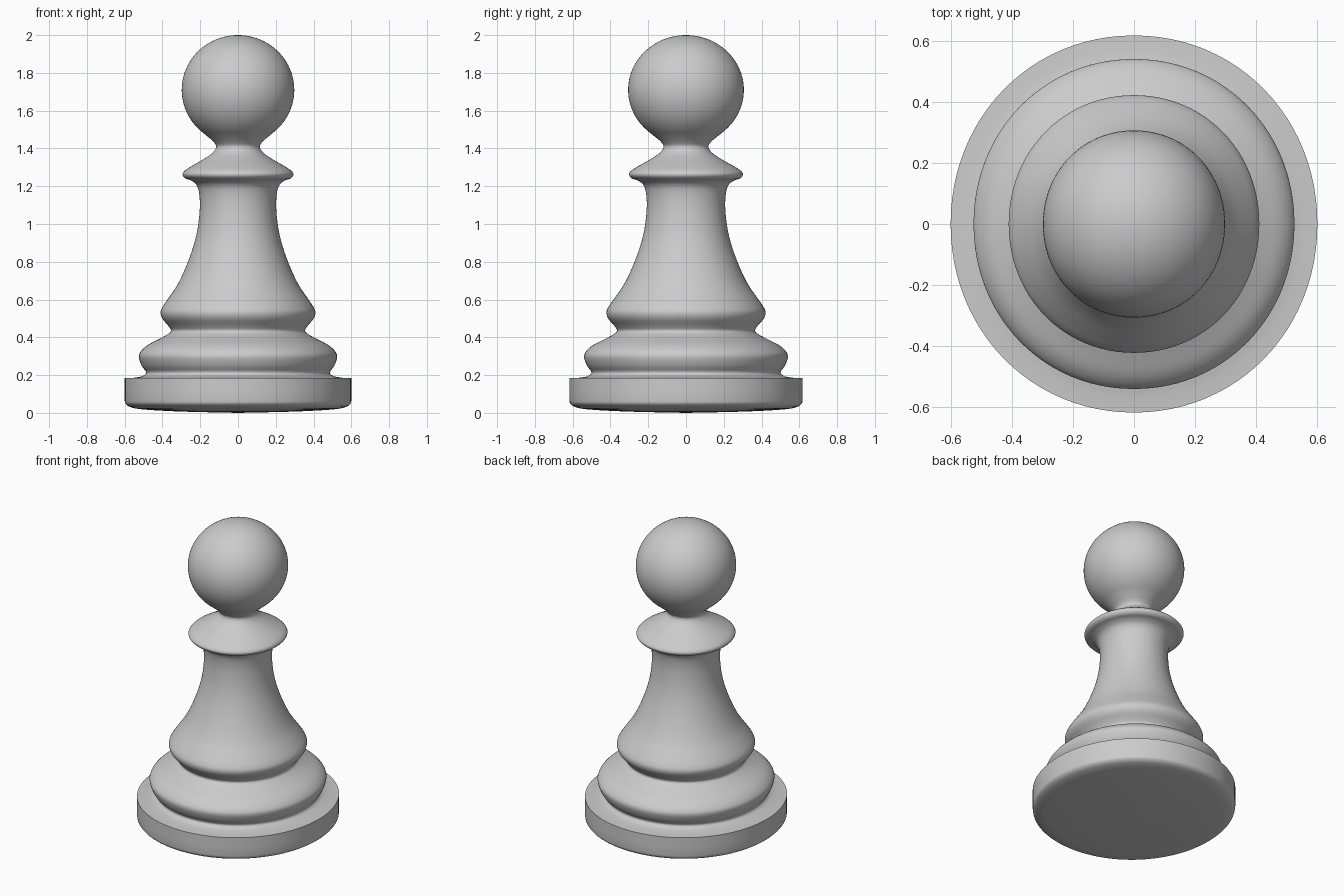
import bpy, bmesh
from math import sin, cos, pi, radians
from mathutils import Vector

if "Cube" in bpy.data.objects:
    bpy.data.objects.remove(bpy.data.objects["Cube"])

SIDES = 96
Y_STRETCH = 1.028      # the turning is slightly wider along y
SQUARE = 2.0 / 2.04    # faint squaring of the cross-section


def smooth_curve(points, steps=4):
    """Catmull-Rom curve through (radius, height) points."""
    p = [Vector(q) for q in points]
    p = [2 * p[0] - p[1]] + p + [2 * p[-1] - p[-2]]
    out = []
    for a, b, c, d in zip(p, p[1:], p[2:], p[3:]):
        for i in range(steps):
            t = i / steps
            out.append(0.5 * (2 * b + (c - a) * t + (2 * a - 5 * b + 4 * c - d) * t**2
                              + (3 * b - a - 3 * c + d) * t**3))
    return out + [p[-2]]


def power(v):
    return (1 if v > 0 else -1) * abs(v) ** SQUARE


def turned(name, profile):
    """Sweep a pole-to-pole profile around z."""
    bm = bmesh.new()
    bottom = bm.verts.new((0, 0, profile[0][1]))
    top = bm.verts.new((0, 0, profile[-1][1]))
    angles = [2 * pi * i / SIDES for i in range(SIDES)]
    rings = [[bm.verts.new((r * power(cos(a)), r * Y_STRETCH * power(sin(a)), z))
              for a in angles] for r, z in profile[1:-1]]
    for i in range(SIDES):
        j = (i + 1) % SIDES
        bm.faces.new((bottom, rings[0][j], rings[0][i]))
        bm.faces.new((top, rings[-1][i], rings[-1][j]))
        for lo, hi in zip(rings, rings[1:]):
            bm.faces.new((lo[i], lo[j], hi[j], hi[i]))
    mesh = bpy.data.meshes.new(name)
    bm.to_mesh(mesh)
    bm.free()
    obj = bpy.data.objects.new(name, mesh)
    bpy.context.collection.objects.link(obj)
    bpy.context.view_layer.objects.active = obj
    obj.select_set(True)
    bpy.ops.object.shade_smooth_by_angle(angle=radians(40))
    return obj


# Gently domed underside and straight rim of the foot
foot = smooth_curve([(0, 0), (0.3, 0.007), (0.5, 0.018), (0.57, 0.031),
                     (0.595, 0.048), (0.6, 0.065)])
rim = [Vector((0.6, 0.12)), Vector((0.6, 0.184))]

# Base moulding, waist, flared stem, collar and neck
stem = smooth_curve([(0.55, 0.186), (0.505, 0.195), (0.487, 0.215), (0.51, 0.25),
                     (0.525, 0.295), (0.515, 0.325), (0.48, 0.358), (0.42, 0.39),
                     (0.375, 0.415), (0.355, 0.435), (0.37, 0.462), (0.4, 0.498),
                     (0.41, 0.53), (0.4, 0.56), (0.37, 0.605), (0.32, 0.68),
                     (0.275, 0.775), (0.237, 0.88), (0.213, 0.98), (0.202, 1.09),
                     (0.207, 1.17), (0.222, 1.21), (0.25, 1.231), (0.28, 1.242),
                     (0.294, 1.262), (0.28, 1.284), (0.24, 1.31), (0.18, 1.345),
                     (0.135, 1.377), (0.115, 1.41), (0.133, 1.44)])

# Ball head
head = [Vector((0.298 * cos(a), 1.71 + 0.29 * sin(a)))
        for a in [radians(-52 + 142 * i / 36) for i in range(37)]]
head[-1] = Vector((0, 2))

turned("pawn_body", foot + rim + stem + head)
